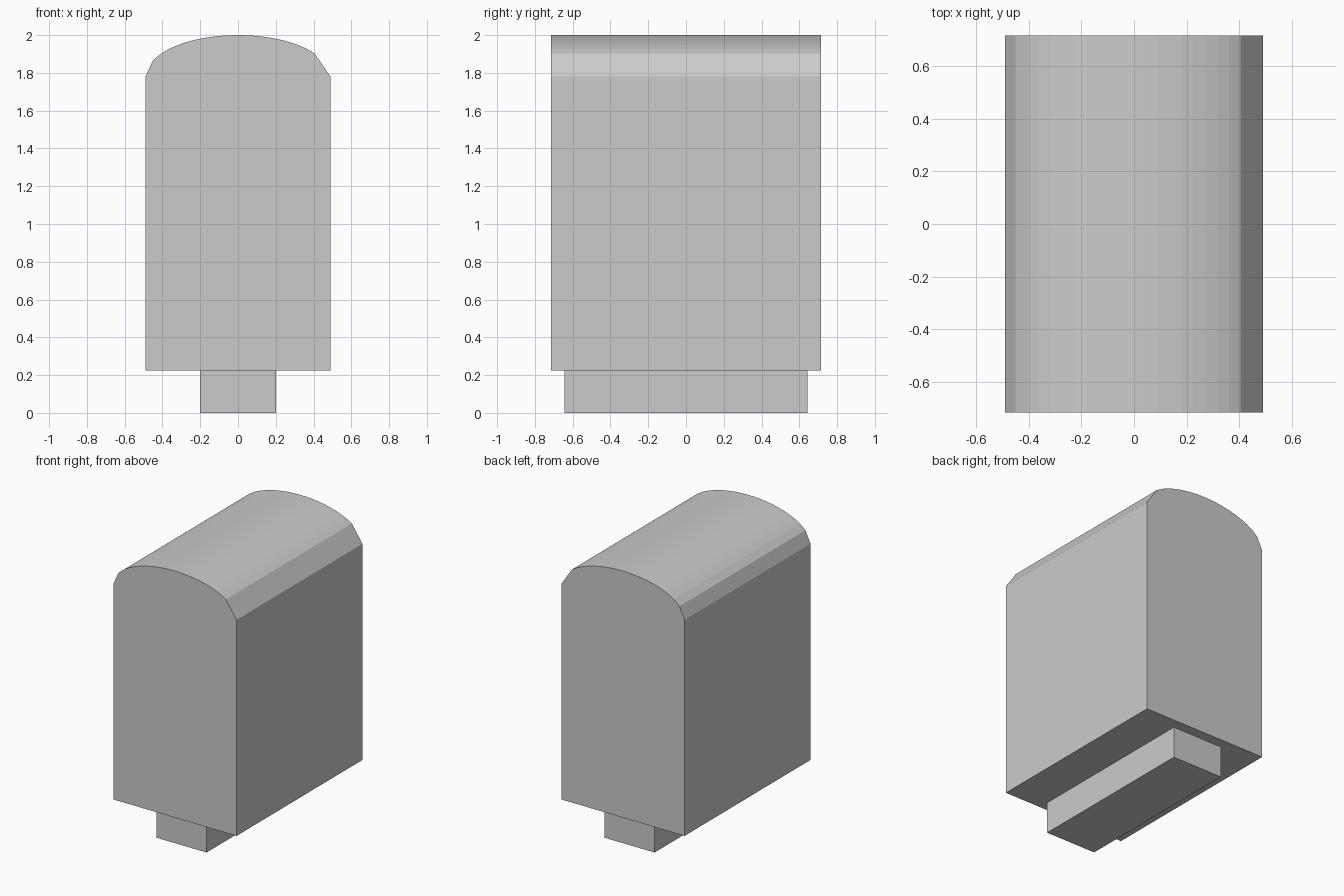
import bpy, bmesh, math

if "Cube" in bpy.data.objects:
    bpy.data.objects.remove(bpy.data.objects["Cube"])


def extrude_profile(name, profile, half_depth):
    """Extrude an x/z outline along y, centred on y = 0."""
    bm = bmesh.new()
    face = bm.faces.new([bm.verts.new((x, -half_depth, z)) for x, z in profile])
    result = bmesh.ops.extrude_face_region(bm, geom=[face])
    verts = [v for v in result["geom"] if isinstance(v, bmesh.types.BMVert)]
    bmesh.ops.translate(bm, verts=verts, vec=(0, 2 * half_depth, 0))
    bmesh.ops.recalc_face_normals(bm, faces=bm.faces)
    mesh = bpy.data.meshes.new(name)
    bm.to_mesh(mesh)
    bm.free()
    obj = bpy.data.objects.new(name, mesh)
    bpy.context.collection.objects.link(obj)
    return obj


HALF_W, BOTTOM, SHOULDER, TOP = 0.49, 0.225, 1.78, 2.0

# Body with a shallow elliptical crown; the last arc step is a wide facet on the right
crown_x = [-0.45 + 0.045 * k for k in range(20)]
crown = [(x, SHOULDER + (TOP - SHOULDER) * math.sqrt(1 - (x / HALF_W) ** 2))
         for x in crown_x]
body = [(HALF_W, BOTTOM), (-HALF_W, BOTTOM), (-HALF_W, SHOULDER)]
extrude_profile("body", body + crown + [(HALF_W, SHOULDER)], 0.716)

# Narrow foot block under the body
extrude_profile("foot", [(-0.2, 0), (0.2, 0), (0.2, BOTTOM), (-0.2, BOTTOM)], 0.643)
